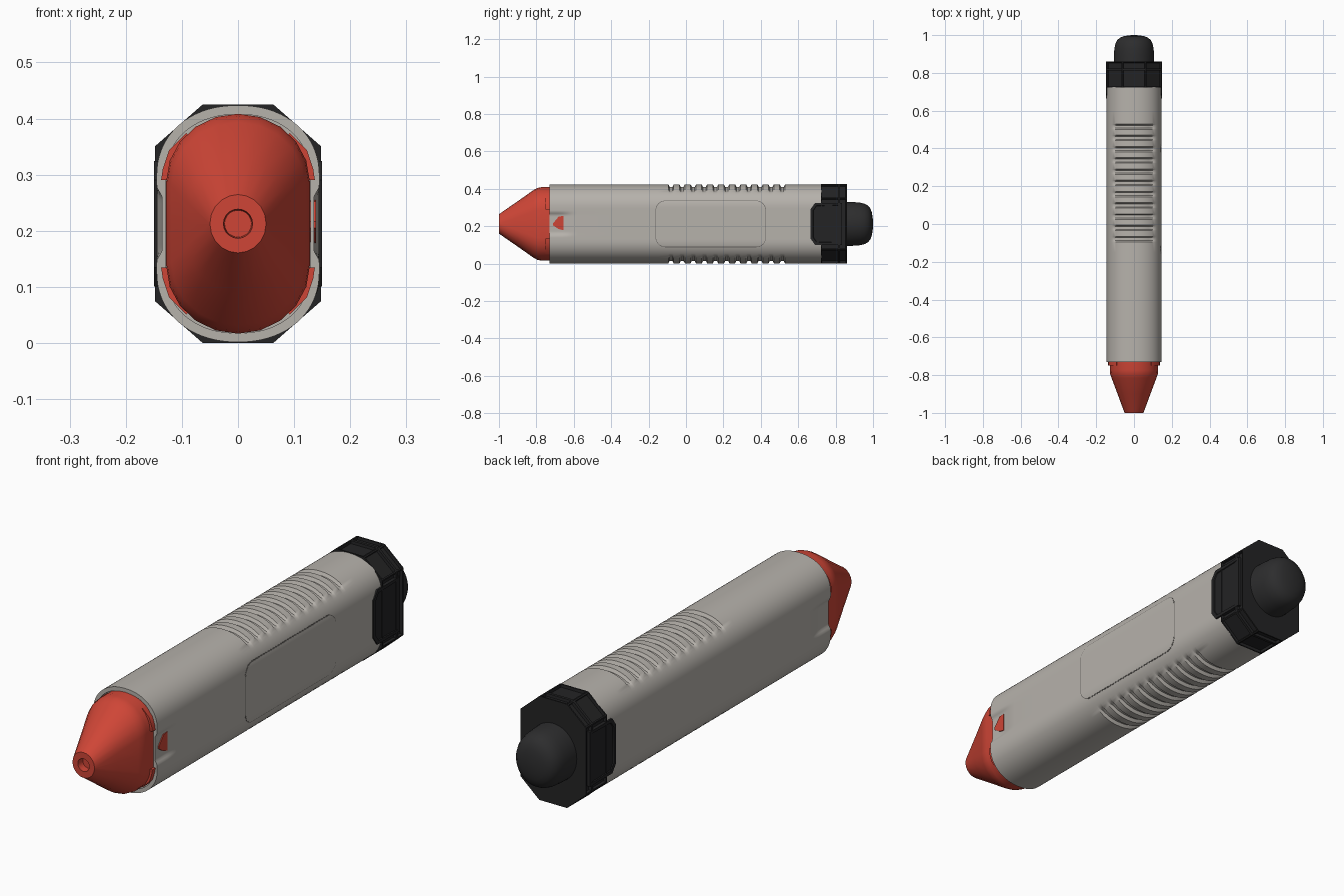
import bpy, bmesh, math

if "Cube" in bpy.data.objects:
    bpy.data.objects.remove(bpy.data.objects["Cube"])

C = 0.2125  # height of the long axis


def material(name, rgb):
    m = bpy.data.materials.new(name)
    m.diffuse_color = (*rgb, 1)
    m.use_nodes = True
    m.node_tree.nodes["Principled BSDF"].inputs["Base Color"].default_value = m.diffuse_color
    return m


GREY = material("warm grey", (0.47, 0.445, 0.41))
SEAM = material("seam grey", (0.16, 0.15, 0.14))
RED = material("red", (0.62, 0.06, 0.037))
BLACK = material("black", (0.017, 0.017, 0.018))
RUBBER = material("dark rubber", (0.026, 0.026, 0.027))


def finish(name, bm, mat, angle=35):
    bmesh.ops.recalc_face_normals(bm, faces=bm.faces)
    me = bpy.data.meshes.new(name)
    bm.to_mesh(me)
    bm.free()
    me.materials.append(mat)
    ob = bpy.data.objects.new(name, me)
    ob.location.z = C
    bpy.context.collection.objects.link(ob)
    bpy.context.view_layer.objects.active = ob
    ob.select_set(True)
    bpy.ops.object.shade_smooth_by_angle(angle=math.radians(angle))
    ob.select_set(False)
    return ob


def smooth(a, b, v):
    t = min(1, max(0, (v - a) / (b - a)))
    return t * t * (3 - 2 * t)


def profile(hx, hz, s, n, m, e=2.0):
    """Closed x/z outline: two rounded ends joined by straight sides of half length s."""
    half = []
    for i in range(n + 1):
        c, d = math.cos(math.pi * i / n), max(0, math.sin(math.pi * i / n))
        half.append((hx * math.copysign(abs(c) ** (2 / e), c), s + (hz - s) * d ** (2 / e)))
    for j in range(1, m):
        half.append((-hx, s - 2 * s * j / m))
    return half + [(-x, -z) for x, z in half]


def loft(name, rings, mat, angle=35):
    bm = bmesh.new()
    rows = [[bm.verts.new(p) for p in r] for r in rings]
    k = len(rows[0])
    for a, b in zip(rows, rows[1:]):
        for i in range(k):
            bm.faces.new((a[i], a[(i + 1) % k], b[(i + 1) % k], b[i]))
    bm.faces.new(rows[0])
    bm.faces.new(rows[-1])
    return finish(name, bm, mat, angle)


def prism(name, pts, a, b, axis, mat, inset=0, depth=0):
    """Extrude a 2D outline along x (pts are y,z) or y (pts are x,z)."""
    bm = bmesh.new()
    put = (lambda p, t: (t, p[0], p[1])) if axis == 'x' else (lambda p, t: (p[0], t, p[1]))
    lo, hi = [[bm.verts.new(put(p, t)) for p in pts] for t in (a, b)]
    k = len(pts)
    for i in range(k):
        bm.faces.new((lo[i], lo[(i + 1) % k], hi[(i + 1) % k], hi[i]))
    bm.faces.new(lo)
    outer = bm.faces.new(hi)
    bmesh.ops.recalc_face_normals(bm, faces=bm.faces)
    if inset:
        bmesh.ops.inset_individual(bm, faces=[outer], thickness=inset)
        bmesh.ops.inset_individual(bm, faces=[outer], thickness=0.002, depth=-depth)
    return finish(name, bm, mat)


# Body: lofted shell with grip grooves on top and bottom and thumb dents by the nose
HX, HZ, S, E = 0.145, 0.211, 0.085, 2.15
grooves = [-0.08 + 0.0595 * i for i in range(11)]


def groove(y):
    return max(0.013 * (1 - smooth(0.008, 0.014, abs(y - g))) for g in grooves)


def body_ring(y, shrink=0.0):
    ring = []
    for x, z in profile(HX - shrink, HZ - shrink, S, 36, 24, E):
        if not shrink:
            if abs(z) > 0.1:
                z -= math.copysign(groove(y) * (1 - smooth(0.085, 0.118, abs(x))), z)
            dent = (1 - smooth(0.045, 0.068, abs(z))) * (1 - smooth(-0.68, -0.58, y))
            x -= math.copysign(0.010 * dent, x)
        ring.append((x, y, z))
    return ring


ys = [-0.73, -0.70, -0.68, -0.66, -0.64, -0.62, -0.60, -0.58, -0.4, -0.15]
for g in grooves:
    ys += [g + d for d in (-0.0145, -0.011, -0.0075, 0, 0.0075, 0.011, 0.0145)]
ys += [0.6, 0.725]
loft("body", [body_ring(-0.66, 0.016), body_ring(-0.73, 0.016)] + [body_ring(y) for y in ys], GREY, 40)


# Side panel: thin plate that follows the body curve, with a dark seam around it
def body_x(z):
    v = max(0, abs(z) - S) / (HZ - S)
    return HX * (1 - v ** E) ** (1 / E)


def side_plate(name, grow, lift, mat):
    bm = bmesh.new()
    h, r, rows = 0.122 + grow, 0.05 + grow, []
    for i in range(41):
        z = -h * math.cos(math.pi * i / 40)
        cut = max(0, abs(z) - (h - r))
        trim = r - math.sqrt(max(0, r * r - cut * cut))
        y0, y1 = -0.16 - grow + trim, 0.425 + grow - trim
        x = body_x(z)
        rows.append([bm.verts.new(p) for p in ((x + lift, y0, z), (x + lift, y1, z),
                                               (x - 0.003, y1, z), (x - 0.003, y0, z))])
    for a, b in zip(rows, rows[1:]):
        for i in range(4):
            bm.faces.new((a[i], a[(i + 1) % 4], b[(i + 1) % 4], b[i]))
    bm.faces.new(rows[0])
    bm.faces.new(rows[-1])
    finish(name, bm, mat)


side_plate("side_panel_seam", 0.003, 0.0006, SEAM)
side_plate("side_panel", 0, 0.0014, GREY)

# Nose: rounded slot section tapering to a round tip with a small hole
nose = [(-0.68, 0.128, 0.196, 0.075), (-0.775, 0.128, 0.196, 0.075), (-0.795, 0.126, 0.192, 0.073),
        (-0.815, 0.119, 0.181, 0.068), (-0.90, 0.087, 0.121, 0.036), (-1.0, 0.050, 0.052, 0.0005),
        (-1.0, 0.026, 0.026, 0.0003), (-0.97, 0.024, 0.024, 0.0003)]
loft("nose", [[(x, y, z) for x, z in profile(hx, hz, s, 10, 2)] for y, hx, hz, s in nose], RED, 40)

# Red clips at the four corners of the nose
clip = [(0.137, 0.078), (0.134, 0.098), (0.123, 0.131), (0.092, 0.162), (0.082, 0.150), (0.110, 0.115), (0.12, 0.078)]
for sx in (-1, 1):
    for sz in (-1, 1):
        prism("nose_clip", [(sx * x, sz * z) for x, z in clip], -0.71, -0.75, 'y', RED)

# Red latch in the right thumb dent
latch = [(-0.71, 0.004), (-0.68, 0.040), (-0.655, 0.042), (-0.655, -0.034), (-0.68, -0.028), (-0.71, -0.008)]
prism("latch", latch, 0.125, 0.139, 'x', RED)

# End cap: octagonal collar with two rows of pockets
octagon = [(0.148, -0.138), (0.148, 0.138), (0.063, 0.2125), (-0.063, 0.2125)]
octagon += [(-x, -z) for x, z in octagon]
bm = bmesh.new()
rows = [[bm.verts.new((x, y, z)) for x, z in octagon] for y in (0.722, 0.818, 0.86)]
pockets = []
for a, b in zip(rows, rows[1:]):
    for i in range(8):
        pockets.append(bm.faces.new((a[i], a[(i + 1) % 8], b[(i + 1) % 8], b[i])))
bm.faces.new(rows[0])
bm.faces.new(rows[-1])
bmesh.ops.recalc_face_normals(bm, faces=bm.faces)
bmesh.ops.inset_individual(bm, faces=pockets, thickness=0.008)
bmesh.ops.inset_individual(bm, faces=pockets, thickness=0.001, depth=-0.012)
finish("end_cap", bm, BLACK, 25)

# Side tabs of the cap, reaching forward over the body
tab = [(0.665, -0.078), (0.69, -0.112), (0.835, -0.112), (0.835, 0.112), (0.69, 0.112), (0.665, 0.078)]
for sx in (-1, 1):
    prism("cap_tab", tab, sx * 0.12, sx * 0.1495, 'x', BLACK, 0.016, 0.004)

# Push button: domed end
dome = [(0.85, 0.118), (0.89, 0.117), (0.93, 0.114), (0.955, 0.108), (0.973, 0.098),
        (0.986, 0.082), (0.994, 0.06), (0.998, 0.035), (1.0, 0.01)]
loft("push_button", [[(0.91 * r * math.cos(math.tau * i / 48), y, r * math.sin(math.tau * i / 48))
                      for i in range(48)] for y, r in dome], RUBBER, 40)
